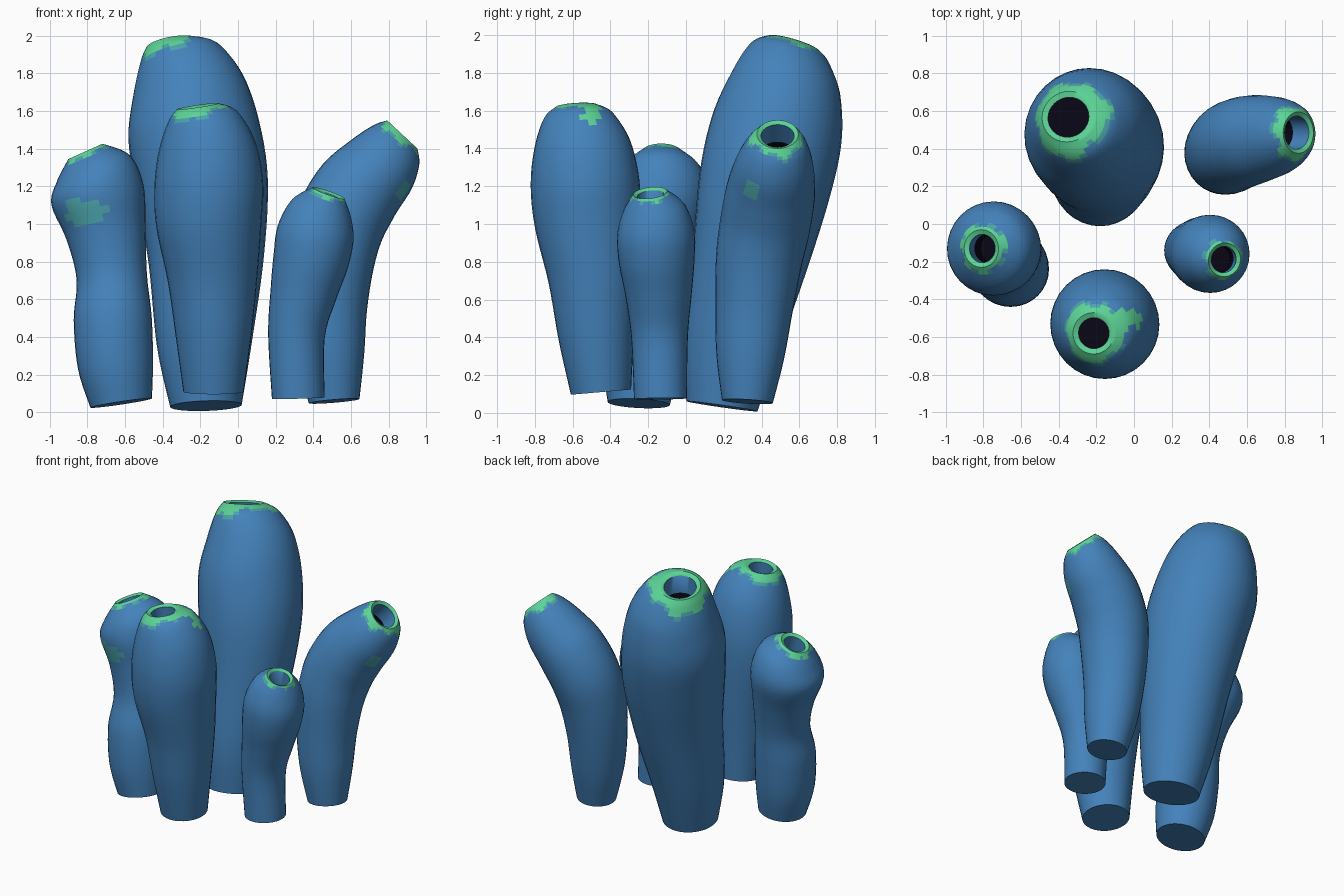
import bpy, bmesh, math
from mathutils import Vector

if "Cube" in bpy.data.objects:
    bpy.data.objects.remove(bpy.data.objects["Cube"])

SIDES, STEPS = 32, 5


def material(name, rgb):
    m = bpy.data.materials.new(name)
    m.diffuse_color = (*rgb, 1)
    m.use_nodes = True
    m.node_tree.nodes["Principled BSDF"].inputs["Base Color"].default_value = m.diffuse_color
    return m


MATS = [material("sponge blue", (0.058, 0.225, 0.50)),
        material("rim green", (0.107, 0.66, 0.31)),
        material("fringe teal", (0.07, 0.37, 0.40)),
        material("deep hollow", (0.003, 0.002, 0.008))]


def spline(a, b, c, d, t):
    """Catmull-Rom interpolation"""
    return 0.5 * (2 * b + (c - a) * t + (2 * a - 5 * b + 4 * c - d) * t * t
                  + (3 * b - a - 3 * c + d) * t ** 3)


def add_ring(bm, centre, normal, radius):
    """Circle of vertices perpendicular to the normal"""
    n = normal.normalized()
    u = Vector((0, 1, 0)).cross(n).normalized()
    v = n.cross(u)
    return [bm.verts.new(centre + radius * (u * math.cos(a) + v * math.sin(a)))
            for a in (2 * math.pi * k / SIDES for k in range(SIDES))]


def tube(name, rings, rim_normal, hole, axis, green, spots=()):
    """Hollow sponge tube: rings are (x, y, z, radius) from base to rim crest"""
    pts = [Vector(r) for r in rings]
    last = len(pts) - 1
    rim_n = Vector(rim_normal).normalized()
    normals = [(pts[min(i + 1, last)] - pts[max(i - 1, 0)]).xyz.normalized()
               for i in range(last + 1)]
    normals[last] = rim_n
    normals[last - 1] = (normals[last - 1] + rim_n * 2).normalized()
    bm = bmesh.new()
    loops = []
    # outer wall
    for i in range(last):
        p = [pts[min(max(i + k, 0), last)] for k in (-1, 0, 1, 2)]
        for s in range(STEPS):
            t = s / STEPS
            q = spline(*p, t)
            loops.append(add_ring(bm, q.xyz, normals[i].lerp(normals[i + 1], t), q.w))
    top = pts[last].xyz
    loops.append(add_ring(bm, top, rim_n, pts[last].w))
    outer_count = len(loops)
    # lip and hollow
    down = Vector(axis).normalized()
    loops.append(add_ring(bm, top - rim_n * 0.012, rim_n, hole))
    loops.append(add_ring(bm, top + down * 0.14, rim_n, hole * 1.04))
    loops.append(add_ring(bm, top + down * 0.30, -down, hole * 1.08))
    for j in range(len(loops) - 1):
        a, b = loops[j], loops[j + 1]
        for k in range(SIDES):
            m = (k + 1) % SIDES
            f = bm.faces.new((a[k], a[m], b[m], b[k]))
            if j > outer_count:
                f.material_index = 3
            elif j < outer_count:
                # ragged green band round the mouth, with a thin teal fringe
                c = f.calc_center_median()
                ang = 2 * math.pi * k / SIDES
                limit = green * (1 + 0.08 * math.sin(3 * ang + 1) + 0.07 * math.sin(7 * ang))
                d = (c - top).length
                if d < limit:
                    f.material_index = 1
                elif d < limit * 1.08:
                    f.material_index = 2
                for pos, rad, mat in spots:
                    if (c - Vector(pos)).length < rad:
                        f.material_index = mat
    bm.faces.new(loops[0][::-1])
    bm.faces.new(loops[-1]).material_index = 3
    bm.normal_update()
    me = bpy.data.meshes.new(name)
    bm.to_mesh(me)
    bm.free()
    for m in MATS:
        me.materials.append(m)
    ob = bpy.data.objects.new(name, me)
    bpy.context.collection.objects.link(ob)
    bpy.context.view_layer.objects.active = ob
    ob.select_set(True)
    bpy.ops.object.shade_smooth_by_angle(angle=math.radians(50))
    ob.select_set(False)


# tall back tube
tube("tall_back_tube",
     [(-.17, .19, .035, .19), (-.18, .235, .35, .25), (-.17, .335, .8, .305),
      (-.19, .415, 1.2, .35), (-.235, .48, 1.5, .35), (-.265, .525, 1.74, .295),
      (-.31, .55, 1.9, .215), (-.35, .57, 1.955, .14)],
     (-.18, .3, 1), .11, (0, 0, -1), .205)

# front tube, with a green streak running off its mouth
tube("front_tube",
     [(-.13, -.45, .11, .16), (-.13, -.475, .4, .2), (-.135, -.49, .7, .237),
      (-.155, -.52, 1.0, .28), (-.155, -.535, 1.22, .288), (-.165, -.55, 1.42, .255),
      (-.19, -.57, 1.57, .185), (-.215, -.58, 1.625, .11)],
     (-.15, -.06, 1), .082, (0, 0, -1), .16,
     [((-.06, -.51, 1.6), .06, 1), ((-.01, -.51, 1.56), .05, 1)])

# left tube, with a teal patch on its front
tube("left_tube",
     [(-.62, -.25, .05, .165), (-.65, -.24, .25, .2), (-.665, -.22, .5, .207),
      (-.67, -.18, .72, .187), (-.7, -.15, .95, .212), (-.745, -.13, 1.15, .25),
      (-.77, -.13, 1.29, .21), (-.81, -.13, 1.385, .1)],
     (-.45, 0, 1), .075, (.25, 0, -1), .125,
     [((-.85, -.32, 1.07), .075, 2), ((-.77, -.35, 1.07), .075, 2)])

# right tube, bent outwards
tube("right_bent_tube",
     [(.51, .325, .06, .135), (.49, .34, .3, .18), (.48, .36, .55, .205),
      (.495, .385, .8, .228), (.54, .42, 1.0, .24), (.64, .45, 1.18, .235),
      (.765, .47, 1.32, .205), (.84, .48, 1.42, .16), (.872, .485, 1.475, .11)],
     (.7, 0, .75), .088, (-.7, 0, -.75), .14,
     [((.885, .34, 1.17), .05, 2)])

# small front right tube
tube("small_tube",
     [(.32, -.135, .075, .14), (.31, -.14, .4, .15), (.345, -.145, .62, .175),
      (.385, -.155, .8, .2), (.412, -.16, .95, .205), (.445, -.17, 1.08, .165),
      (.48, -.19, 1.165, .09)],
     (.35, -.12, 1), .07, (-.15, .02, -1), .1)
